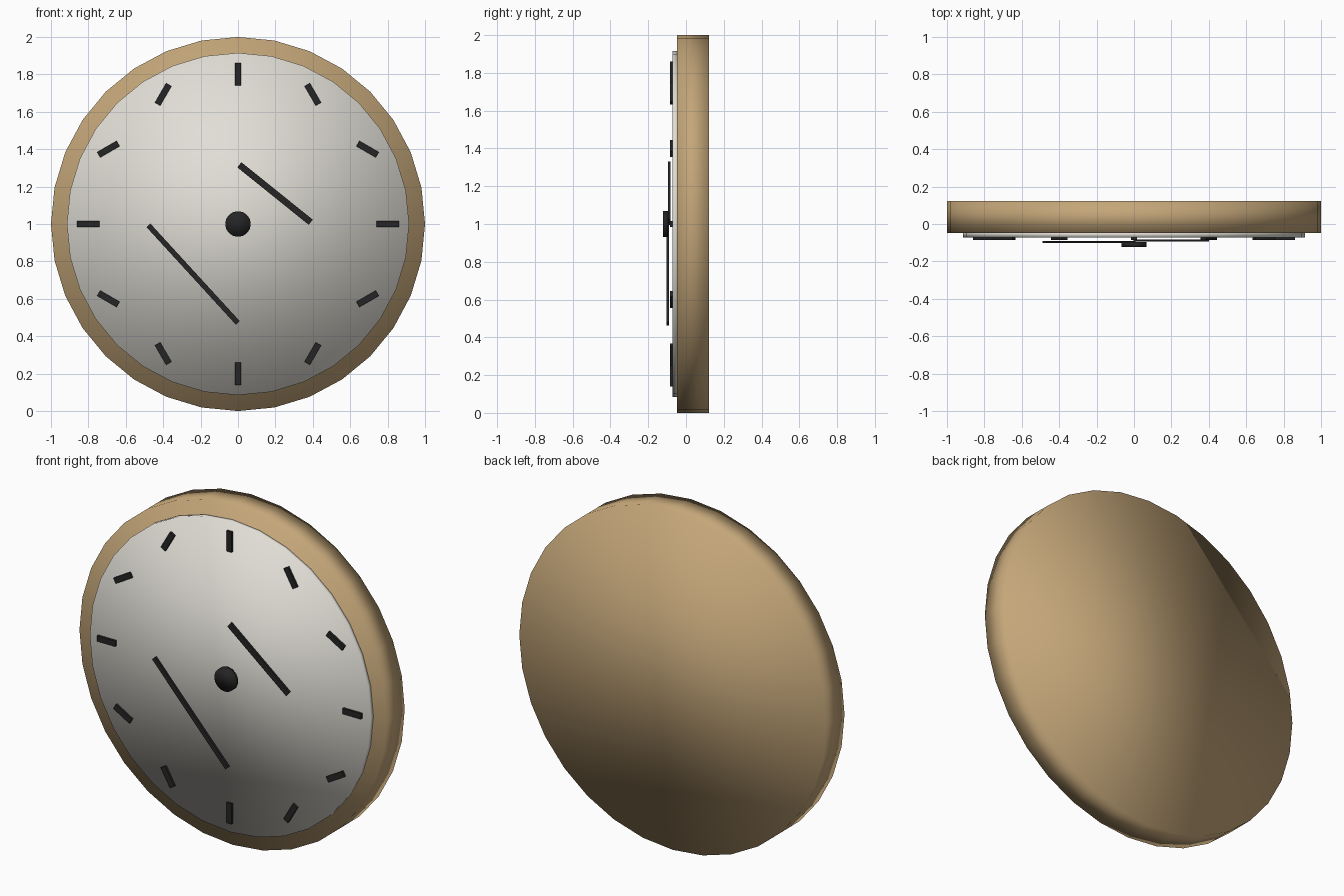
import bpy
from math import sin, cos, pi, radians
from mathutils import Matrix

cube = bpy.data.objects.get("Cube")
if cube:
    bpy.data.objects.remove(cube, do_unlink=True)


def material(name, color):
    mat = bpy.data.materials.new(name)
    mat.use_nodes = True
    mat.diffuse_color = (*color, 1)
    bsdf = mat.node_tree.nodes["Principled BSDF"]
    bsdf.inputs["Base Color"].default_value = (*color, 1)
    bsdf.inputs["Roughness"].default_value = 0.8
    return mat


wood = material("tan wood", (0.55, 0.38, 0.19))
cream = material("off white", (0.75, 0.73, 0.67))
black = material("soft black", (0.018, 0.018, 0.018))


def disc(name, radius, front, back, sides, mat):
    """Disc facing the front, softly shaded over its edges."""
    bpy.ops.mesh.primitive_cylinder_add(vertices=sides, radius=radius, depth=back - front)
    ob = bpy.context.object
    ob.name = name
    ob.data.transform(Matrix.Rotation(pi / 2, 4, "X"))
    ob.location = (0, (front + back) / 2, 1)
    ob.data.materials.append(mat)
    bpy.ops.object.shade_smooth()
    return ob


def bar(name, x, z, length, width, front, back, angle):
    """Thin bar on the dial; the angle is measured from +x towards +z."""
    bpy.ops.mesh.primitive_cube_add(size=1)
    ob = bpy.context.object
    ob.name = name
    ob.data.transform(Matrix.Diagonal((length, back - front, width, 1)))
    ob.location = (x, (front + back) / 2, z)
    ob.rotation_euler = (0, -angle, 0)
    ob.data.materials.append(black)
    return ob


# Case and dial
disc("case", 1.0, -0.047, 0.123, 32, wood)
disc("dial", 0.915, -0.072, -0.04, 32, cream)

# Hour marks, each turned opposite to its position on the dial
for i in range(12):
    a = i * pi / 6
    bar(f"hour_mark_{i + 1}", 0.8 * sin(a), 1 + 0.8 * cos(a),
        0.12, 0.033, -0.085, -0.07, pi / 2 + a)

# Hands and centre cap
bar("hour_hand", 0.198, 1.163, 0.49, 0.035, -0.094, -0.082, radians(-38.8))
bar("minute_hand", -0.24, 0.732, 0.707, 0.028, -0.102, -0.09, radians(-47.5))
disc("centre_cap", 0.068, -0.123, -0.096, 32, black)
